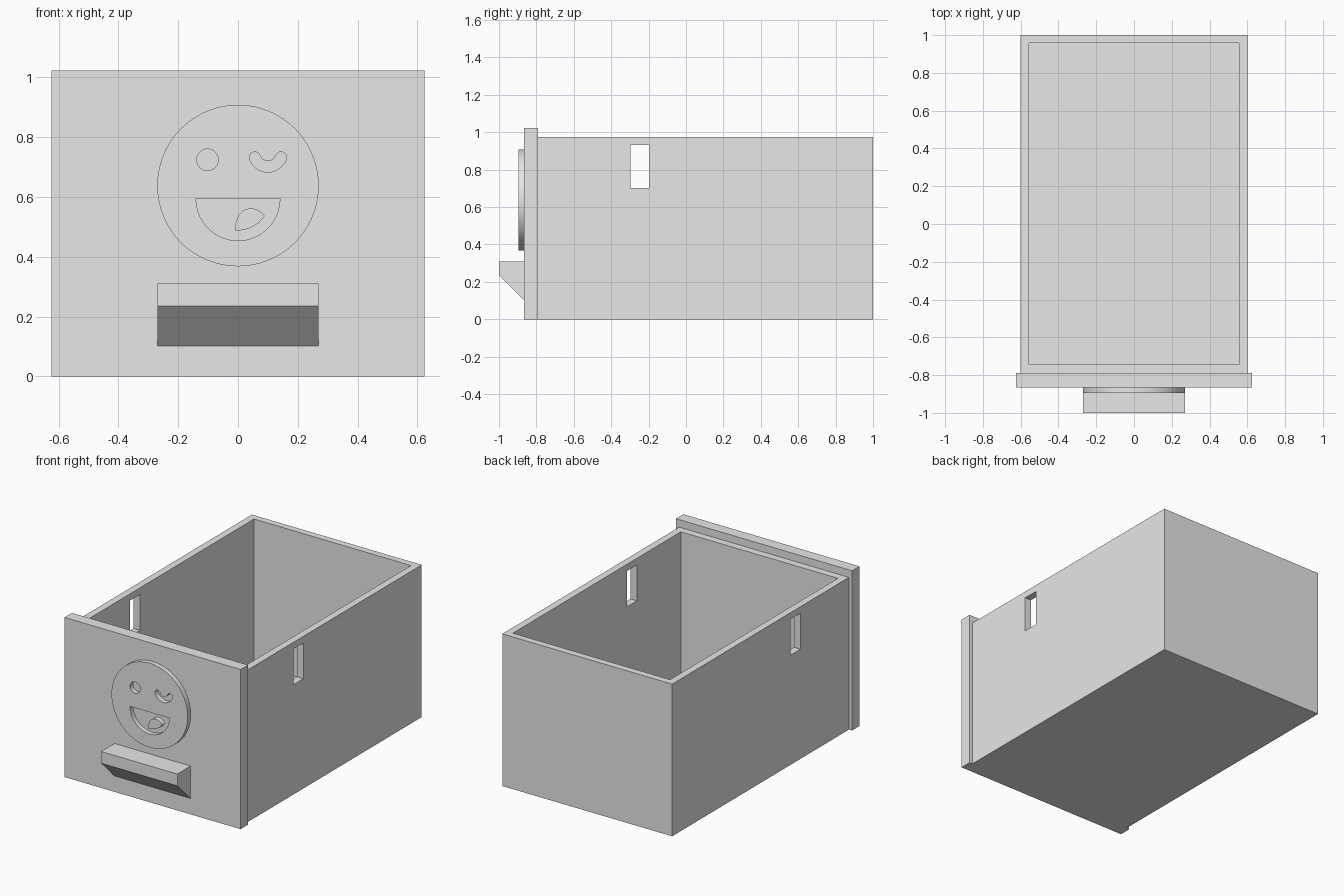
import bpy
import bmesh
from math import radians, cos, sin

if "Cube" in bpy.data.objects:
    bpy.data.objects.remove(bpy.data.objects["Cube"], do_unlink=True)

GREY = (0.8, 0.8, 0.8, 1.0)
mat = bpy.data.materials.new("plain grey")
mat.use_nodes = True
mat.diffuse_color = GREY
mat.node_tree.nodes["Principled BSDF"].inputs["Base Color"].default_value = GREY


def activate(ob):
    bpy.ops.object.select_all(action='DESELECT')
    ob.select_set(True)
    bpy.context.view_layer.objects.active = ob


def add_object(name, data):
    ob = bpy.data.objects.new(name, data)
    bpy.context.collection.objects.link(ob)
    data.materials.append(mat)
    return ob


def box(name, x, y, z):
    """Box from (low, high) ranges on each axis."""
    bm = bmesh.new()
    bmesh.ops.create_cube(bm, size=1)
    for v in bm.verts:
        v.co = [r[0] if c < 0 else r[1] for c, r in zip(v.co, (x, y, z))]
    mesh = bpy.data.meshes.new(name)
    bm.to_mesh(mesh)
    bm.free()
    return add_object(name, mesh)


def cut(ob, cutter):
    cutter.hide_render = True
    mod = ob.modifiers.new("cut", 'BOOLEAN')
    mod.operation = 'DIFFERENCE'
    mod.solver = 'EXACT'
    mod.object = cutter
    activate(ob)
    bpy.ops.object.modifier_apply(modifier=mod.name)
    bpy.data.objects.remove(cutter, do_unlink=True)


def arc(cx, cz, r, start, end, n):
    """Points on an arc, angles in degrees."""
    angles = [radians(start + (end - start) * i / n) for i in range(n + 1)]
    return [(cx + r * cos(a), cz + r * sin(a)) for a in angles]


# Open drawer box with a slot through both side walls
tray = box("drawer_box", (-0.602, 0.602), (-0.79, 1), (0, 0.975))
cut(tray, box("cavity", (-0.557, 0.557), (-0.743, 0.957), (0.045, 1.2)))
cut(tray, box("side_slots", (-0.8, 0.8), (-0.298, -0.198), (0.703, 0.932)))

# Front panel
box("front_panel", (-0.624, 0.624), (-0.865, -0.79), (0, 1.023))

# Handle, with its underside sloping back to the panel
handle = box("handle", (-0.27, 0.27), (-1, -0.865), (0.102, 0.31))
for v in handle.data.vertices:
    if v.co.y < -0.9 and v.co.z < 0.2:
        v.co.z = 0.235

# Winking face badge: disc with eye, wink and mouth cut out, tongue left standing
disc = arc(0, 0.638, 0.27, 0, 360, 96)[:-1]
eye = arc(-0.102, 0.724, 0.036, 0, 360, 40)[:-1]
mouth = arc(0, 0.594, 0.14, 180, 360, 48)

WX, WZ, WR, HALF = 0.1, 0.748, 0.0465, 0.0185
ends = [(WX + WR * cos(radians(a)), WZ + WR * sin(radians(a))) for a in (200, 340)]
wink = (arc(WX, WZ, WR + HALF, 200, 340, 28)
        + arc(*ends[1], HALF, 340, 520, 14)[1:]
        + arc(WX, WZ, WR - HALF, 340, 200, 20)[1:]
        + arc(*ends[0], HALF, 20, 200, 14)[1:-1])

tongue = [(-0.011, 0.487), (-0.008, 0.512), (0.0, 0.536), (0.008, 0.546),
          (0.019, 0.555), (0.031, 0.56), (0.044, 0.562), (0.057, 0.56),
          (0.069, 0.555), (0.08, 0.547), (0.089, 0.536), (0.068, 0.512),
          (0.043, 0.497), (0.016, 0.489)]

curve = bpy.data.curves.new("winking_face_badge", 'CURVE')
curve.dimensions = '2D'
curve.fill_mode = 'BOTH'
curve.extrude = 0.015
for outline in (disc, eye, wink, mouth, tongue):
    spline = curve.splines.new('POLY')
    spline.points.add(len(outline) - 1)
    for p, (x, z) in zip(spline.points, outline):
        p.co = (x, z, 0, 1)
    spline.use_cyclic_u = True
badge = add_object("winking_face_badge", curve)
badge.rotation_euler.x = radians(90)
badge.location.y = -0.88
activate(badge)
bpy.ops.object.convert(target='MESH')
badge = bpy.context.view_layer.objects.active

# Weld the badge and smooth only its round rims
bm = bmesh.new()
bm.from_mesh(badge.data)
bmesh.ops.remove_doubles(bm, verts=bm.verts, dist=0.0002)
bmesh.ops.recalc_face_normals(bm, faces=bm.faces)
bm.to_mesh(badge.data)
bm.free()
activate(badge)
bpy.ops.object.shade_smooth_by_angle(angle=radians(30))
